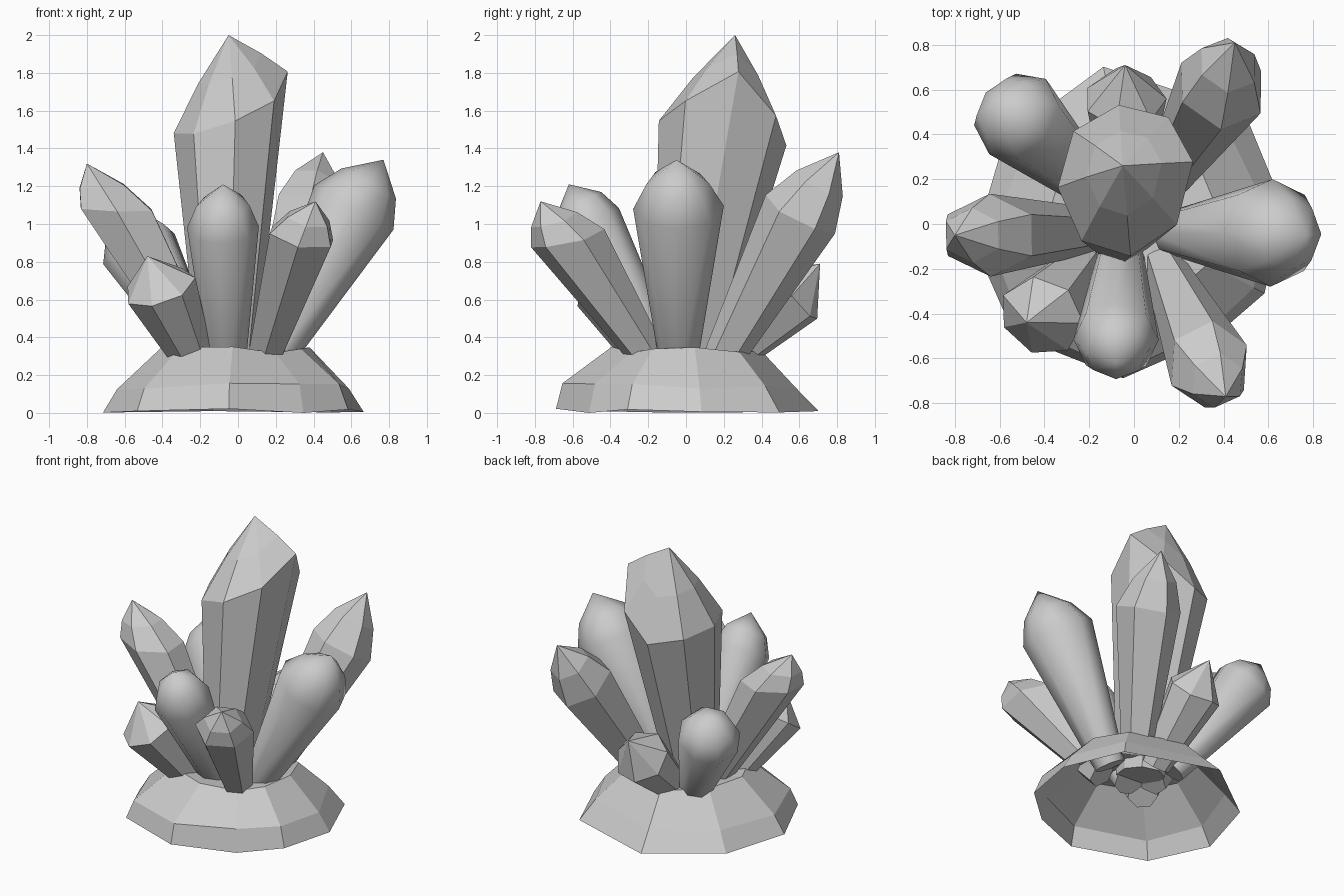
import bpy, bmesh, math, random
from mathutils import Vector

random.seed(4)
if "Cube" in bpy.data.objects:
    bpy.data.objects.remove(bpy.data.objects["Cube"])

GREY = (0.6, 0.6, 0.6, 1)
stone = bpy.data.materials.new("pale_grey")
stone.use_nodes = True
stone.diffuse_color = GREY
stone.node_tree.nodes["Principled BSDF"].inputs["Base Color"].default_value = GREY


def finish(name, bm, smooth=False):
    bmesh.ops.recalc_face_normals(bm, faces=bm.faces)
    for f in bm.faces:
        f.smooth = smooth and len(f.verts) < 5
    mesh = bpy.data.meshes.new(name)
    bm.to_mesh(mesh)
    bm.free()
    mesh.materials.append(stone)
    obj = bpy.data.objects.new(name, mesh)
    bpy.context.collection.objects.link(obj)


def bridge(bm, low, high):
    n = len(low)
    for i in range(n):
        j = (i + 1) % n
        bm.faces.new((low[i], low[j], high[j], high[i]))


def fan(bm, ring, point):
    apex = bm.verts.new(point)
    for i in range(len(ring)):
        bm.faces.new((ring[i], ring[(i + 1) % len(ring)], apex))


def crystal(name, foot, shoulder, tip, foot_r, radius, sides=6, spin=0, tilt=0, toward=0,
            bulge=0.03, rough=0.015, squash=1, lifts=None, smooth=False):
    """Flared shaft from foot to shoulder, then a slightly bulged point."""
    foot, shoulder, tip = Vector(foot), Vector(shoulder), Vector(tip)
    axis = (shoulder - foot).normalized()
    u = Vector((1, 0, 0))
    u = (u - axis * u.dot(axis)).normalized()
    v = axis.cross(u)
    root = foot - axis * 0.05
    bm = bmesh.new()
    rings = [[], [], []]
    for i in range(sides):
        a = math.radians(spin) + math.tau * i / sides
        out = u * math.cos(a) * squash + v * math.sin(a)
        slope = tilt * math.cos(a - math.radians(toward))
        lift = lifts[i] if lifts else slope + random.uniform(-rough, rough)
        edge = shoulder + out * radius + axis * lift
        middle = edge.lerp(tip, 0.5) + out * bulge
        for ring, point in zip(rings, (root + out * foot_r, edge, middle)):
            ring.append(bm.verts.new(point))
    bridge(bm, rings[0], rings[1])
    bridge(bm, rings[1], rings[2])
    fan(bm, rings[2], tip)
    bm.faces.new(rings[0])
    finish(name, bm, smooth)


# Rock base: an open-bottomed faceted shell, steeper at the front than the back
corners = {7: 0.67, 45: 0.7, 101: 0.715, 147: 0.69, 187: 0.72,
           223: 0.73, 266: 0.69, 304: 0.62, 332: 0.66}
bm = bmesh.new()
rings = []
for scale, lean, height, rough in ((1, 0, 0.012, 0.012), (0.89, 0.06, 0.14, 0.02),
                                   (0.57, 0, 0.335, 0.02)):
    ring = []
    for angle, radius in corners.items():
        a = math.radians(angle)
        r = radius * (scale - lean * math.sin(a))
        ring.append(bm.verts.new((r * math.cos(a), r * math.sin(a),
                                  height + random.uniform(-rough, rough))))
    rings.append(ring)
rings[0][-2].co.z = 0
bridge(bm, rings[0], rings[1])
bridge(bm, rings[1], rings[2])
fan(bm, rings[2], (0, 0, 0.3))
finish("rock_base", bm)

# Flat-sided crystals
crystal("main_crystal", (-0.06, 0, 0.3), (-0.04, 0.205, 1.55), (-0.05, 0.26, 2),
        0.17, 0.345, sides=8, spin=5, squash=0.87, bulge=0.02,
        lifts=(0.27, 0.07, -0.08, -0.06, -0.08, -0.12, -0.06, 0.07))
crystal("front_left_crystal", (0.14, -0.2, 0.3), (0.335, -0.63, 0.93), (0.41, -0.77, 1.12),
        0.09, 0.19, spin=20, tilt=0.07, toward=270)
crystal("front_right_crystal", (-0.24, -0.2, 0.29), (-0.41, -0.41, 0.66), (-0.48, -0.44, 0.83),
        0.1, 0.195, sides=7, tilt=-0.02, bulge=0)
crystal("right_crystal", (-0.2, -0.03, 0.3), (-0.645, -0.05, 1.08), (-0.8, -0.05, 1.32),
        0.1, 0.185, spin=30, tilt=0.11, toward=180)
crystal("back_left_crystal", (0.14, 0.2, 0.3), (0.39, 0.61, 1.06), (0.45, 0.81, 1.38),
        0.1, 0.21, spin=30, bulge=0.035)
crystal("back_crystal", (-0.04, 0.2, 0.28), (-0.04, 0.56, 0.62), (-0.04, 0.71, 0.79),
        0.1, 0.185, sides=7, bulge=0)

# Smooth rounded crystals
rounded = dict(sides=8, bulge=0.045, smooth=True)
crystal("left_rounded_crystal", (0.19, -0.04, 0.3), (0.615, -0.04, 1.09), (0.77, -0.05, 1.34),
        0.1, 0.24, **rounded)
crystal("front_rounded_crystal", (-0.06, -0.14, 0.3), (-0.08, -0.52, 0.99), (-0.08, -0.62, 1.21),
        0.1, 0.19, **rounded)
crystal("back_rounded_crystal", (-0.2, 0.18, 0.3), (-0.52, 0.48, 0.86), (-0.61, 0.55, 1.04),
        0.1, 0.21, **rounded)
